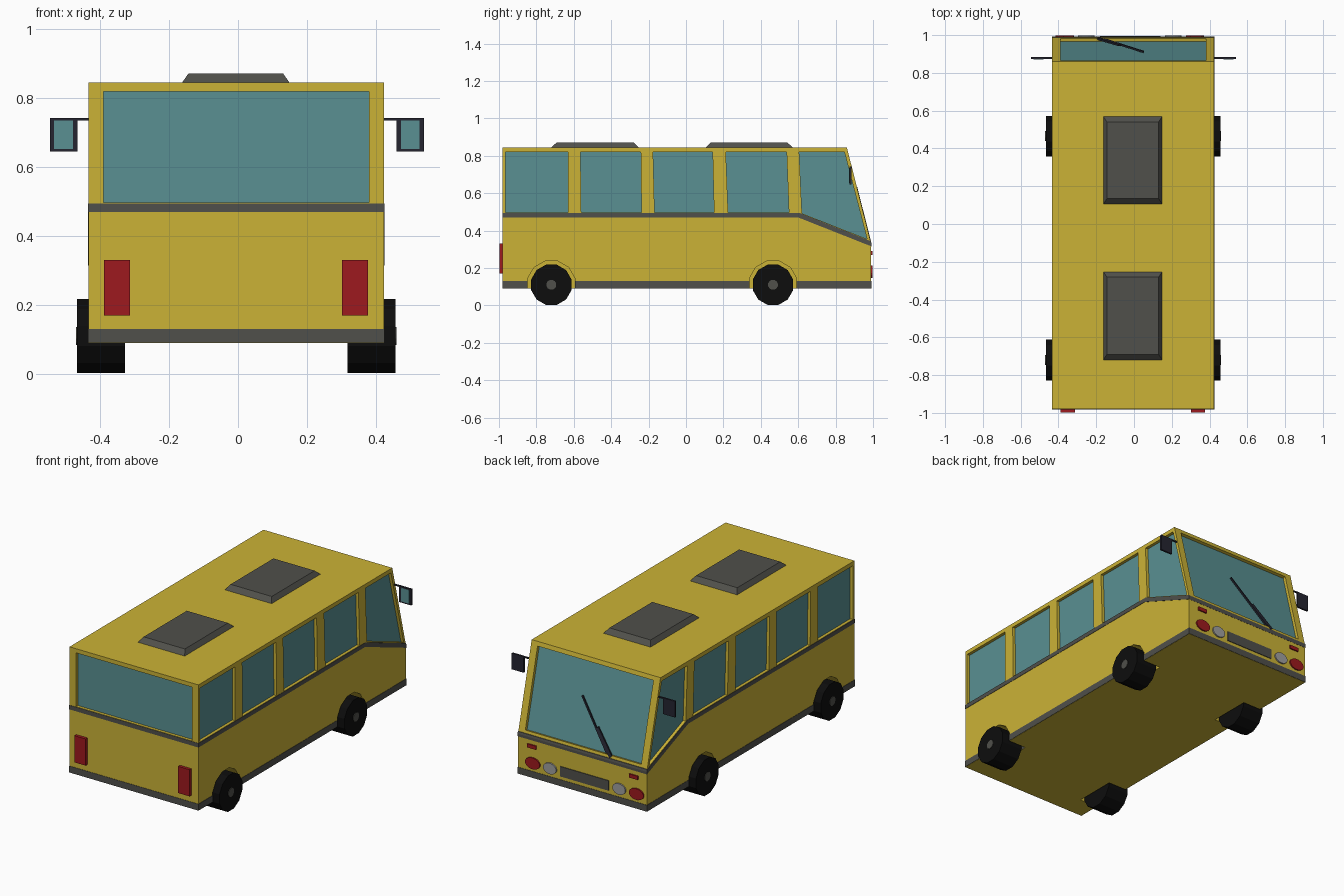
import bpy, bmesh, math
from mathutils import Vector

if "Cube" in bpy.data.objects:
    bpy.data.objects.remove(bpy.data.objects["Cube"])

CX = -0.005            # body centre line
HW = 0.428             # body half width
REAR, NOSE = -0.98, 0.99
DEPTH = 0.02           # window recess


def material(name, r, g, b):
    m = bpy.data.materials.new(name)
    m.diffuse_color = (r, g, b, 1)
    m.use_nodes = True
    m.node_tree.nodes["Principled BSDF"].inputs["Base Color"].default_value = m.diffuse_color
    return m


YELLOW = material("yellow_paint", 0.60, 0.45, 0.037)
GLASS = material("glass", 0.10, 0.28, 0.29)
GREY = material("dark_grey", 0.08, 0.08, 0.07)
BLACK = material("rubber", 0.004, 0.004, 0.004)
NAVY = material("mirror_black", 0.018, 0.018, 0.03)
RED = material("red_lens", 0.34, 0.01, 0.013)
WHITE = material("headlight_lens", 0.35, 0.35, 0.35)


def prism(name, points, vec, mat, taper=1.0):
    """Closed solid: a planar outline pushed along vec, far end scaled by taper."""
    pts = [Vector(p) for p in points]
    vec = Vector(vec)
    mid = sum(pts, Vector()) / len(pts)
    bm = bmesh.new()
    a = [bm.verts.new(p) for p in pts]
    b = [bm.verts.new(mid + (p - mid) * taper + vec) for p in pts]
    n = len(pts)
    bm.faces.new(a)
    bm.faces.new(b[::-1])
    for i in range(n):
        bm.faces.new((a[i], a[(i + 1) % n], b[(i + 1) % n], b[i]))
    bmesh.ops.recalc_face_normals(bm, faces=bm.faces)
    me = bpy.data.meshes.new(name)
    bm.to_mesh(me)
    bm.free()
    me.materials.append(mat)
    ob = bpy.data.objects.new(name, me)
    bpy.context.collection.objects.link(ob)
    return ob


def side(x, yz):
    return [(x, y, z) for y, z in yz]


def rect_xz(x0, x1, z0, z1, y):
    return [(x0, y, z0), (x1, y, z0), (x1, y, z1), (x0, y, z1)]


def ring(y, z, r, n=12):
    return [(y + r * math.cos((i + .5) * math.tau / n), z + r * math.sin((i + .5) * math.tau / n))
            for i in range(n)]


def nose_y(z):
    """y of the sloping windscreen plane at height z."""
    return NOSE - (z - 0.33) * 0.13 / 0.515


def across(name, yz, mat, grow=0.0):
    w = HW + grow
    return prism(name, side(CX - w, yz), (2 * w, 0, 0), mat)


# Body shell, lower skirt and belt stripe
body = across("body", [(REAR, .09), (NOSE, .09), (NOSE, .33), (.86, .845), (REAR, .845)], YELLOW)
skirt = across("skirt_stripe", [(REAR - .002, .091), (NOSE + .002, .091),
                                (NOSE + .002, .13), (REAR - .002, .13)], GREY, .002)
belt = across("belt_stripe", [(REAR - .002, .47), (.60, .47), (NOSE + .002, .315), (NOSE + .002, .33),
                              (nose_y(.343) + .002, .343), (.605, .495), (REAR - .002, .495)],
              GREY, .002)

cutters, skirt_cutters = [], []


def window(name, pts, outward):
    """Pocket cutter plus a pane on the pocket floor."""
    n = Vector(outward)
    floor = [Vector(p) - n * DEPTH for p in pts]
    cutters.append(prism(name + "_cutter", floor, n * (DEPTH + .03), YELLOW))
    prism(name + "_pane", floor, n * .002, GLASS)


# Side windows, rear window and windscreen
side_windows = [[(a, .497), (b, .497), (b - s, .82), (a - s, .82)]
                for a, b, s in ((-.965, -.632, 0), (-.56, -.238, .004),
                                (-.168, .15, .008), (.225, .55, .012))]
side_windows.append([(.62, .492), (.968, .355), (.847, .82), (.605, .82)])
for s, label in ((-1, "left"), (1, "right")):
    for i, outline in enumerate(side_windows):
        window(f"{label}_window_{i + 1}", side(CX + s * HW, outline), (s, 0, 0))
window("rear_window", rect_xz(-.39, .38, .497, .82, REAR), (0, -1, 0))
slope_n = Vector((0, .515, .13)).normalized()
window("windscreen", [(x, nose_y(z), z) for x, z in
                      ((-.39, .36), (.38, .36), (.38, .82), (-.39, .82))], slope_n)

# Wheels, hubs and wheel wells
for s, label in ((-1, "left"), (1, "right")):
    for y, pos in ((-.72, "rear"), (.465, "front")):
        x0 = CX + s * .323
        prism(f"{label}_{pos}_wheel", side(x0, ring(y, .11, .1115)), (s * .139, 0, 0), BLACK)
        prism(f"{label}_{pos}_hub", side(x0 + s * .139, ring(y, .11, .027)), (s * .003, 0, 0), GREY)
        well = prism(f"{label}_{pos}_well_cutter", side(CX + s * .31, ring(y, .11, .131)),
                     (s * .2, 0, 0), YELLOW)
        cutters.append(well)
        skirt_cutters.append(well)


def cut(target, tools, name):
    col = bpy.data.collections.new(name)
    bpy.context.scene.collection.children.link(col)
    for t in tools:
        col.objects.link(t)
        t.hide_render = True
        t.hide_set(True)
    mod = target.modifiers.new(name, 'BOOLEAN')
    mod.operand_type = 'COLLECTION'
    mod.collection = col
    mod.operation = 'DIFFERENCE'
    mod.solver = 'EXACT'


cut(body, cutters, "body_cutters")
cut(skirt, skirt_cutters, "skirt_cutters")

# Roof hatches, bevelled inward at the top
for y0, y1, pos in ((-.72, -.252, "rear"), (.105, .57, "front")):
    prism(f"{pos}_roof_hatch", [(-.163, y0, .844), (.15, y0, .844), (.15, y1, .844), (-.163, y1, .844)],
          (0, 0, .028), GREY, .875)

# Door mirrors, tail lights and nose lights
for s, label in ((-1, "left"), (1, "right")):
    def mx(d):
        return -.003 + s * d
    prism(f"{label}_mirror_housing", rect_xz(mx(.463), mx(.542), .645, .742, .873), (0, .011, 0), NAVY)
    prism(f"{label}_mirror_arm", rect_xz(mx(.41), mx(.47), .735, .742, .874), (0, .009, 0), NAVY)
    prism(f"{label}_mirror_glass", rect_xz(mx(.476), mx(.53), .653, .735, .874), (0, -.003, 0), GLASS)
    tail = CX - .001 + s * .345
    prism(f"{label}_tail_light", rect_xz(tail - .038, tail + .038, .17, .33, REAR + .003),
          (0, -.021, 0), RED)
    for part, d, rx, rz, mat in (("fog_light", .345, .049, .034, RED), ("headlight", .23, .044, .033, WHITE)):
        prism(f"{label}_{part}", [(-.022 + s * d + rx * u, NOSE - .003, .18 + rz * v)
                                  for u, v in ring(0, 0, 1, 16)], (0, .011, 0), mat)
    ind = CX - .005 + s * .338
    prism(f"{label}_indicator", rect_xz(ind - .029, ind + .029, .268, .29, NOSE - .003), (0, .011, 0), RED)

# Front grille
prism("grille", rect_xz(-.18, .14, .15, .21, NOSE - .003), (0, .007, 0), GREY)


# Wiper: thick arm with a thin blade, lying just over the windscreen
def bar(name, a, b, width):
    a, b = [Vector((x, nose_y(z), z)) - slope_n * .008 for x, z in (a, b)]
    w = (b - a).cross(slope_n).normalized() * width / 2
    prism(name, [a - w, b - w, b + w, a + w], slope_n * .01, NAVY)


bar("wiper_arm", (-.19, .35), (-.075, .485), .02)
bar("wiper_blade", (-.16, .365), (.05, .63), .009)
